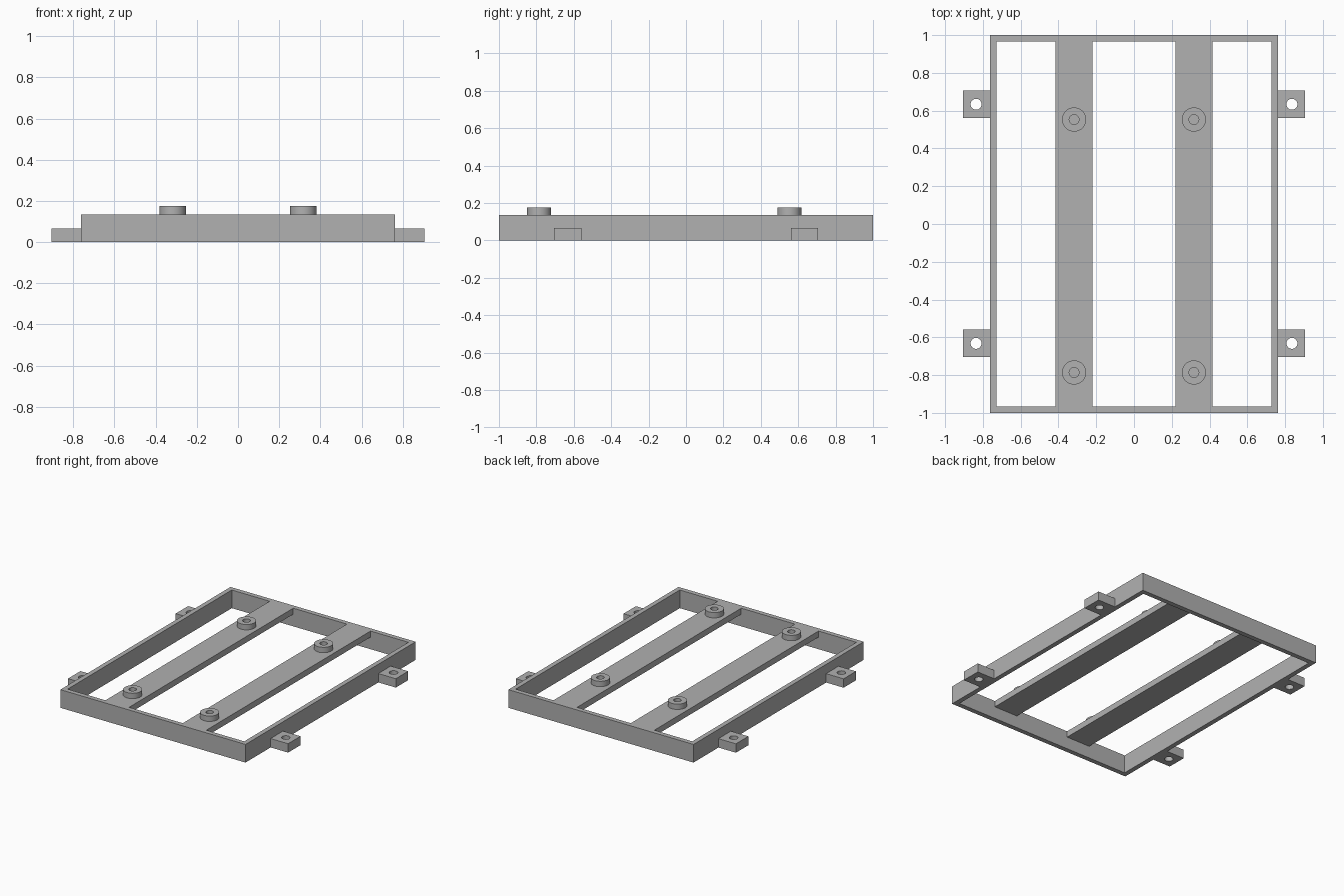
import bpy, bmesh, math

cube = bpy.data.objects.get("Cube")
if cube:
    bpy.data.objects.remove(cube, do_unlink=True)

grey = bpy.data.materials.new("plain_grey")
grey.use_nodes = True
colour = (0.44, 0.44, 0.44, 1)
grey.diffuse_color = colour
grey.node_tree.nodes["Principled BSDF"].inputs["Base Color"].default_value = colour

FRAME_TOP = 0.135
HALF_X, HALF_Y, WALL = 0.762, 1.0, 0.035


def rect(cx, cy, hx, hy):
    return [(cx - hx, cy - hy), (cx + hx, cy - hy), (cx + hx, cy + hy), (cx - hx, cy + hy)]


def circle(cx, cy, r, sides=40):
    return [(cx + r * math.cos(math.tau * i / sides), cy + r * math.sin(math.tau * i / sides))
            for i in range(sides)]


def plate(name, outlines, z0, z1):
    """Extrude a filled flat outline, with later outlines as holes, from z0 to z1."""
    curve = bpy.data.curves.new(name + "_profile", "CURVE")
    curve.dimensions, curve.fill_mode = "2D", "BOTH"
    curve.extrude = (z1 - z0) / 2
    for pts in outlines:
        spline = curve.splines.new("POLY")
        spline.points.add(len(pts) - 1)
        for p, (x, y) in zip(spline.points, pts):
            p.co = (x, y, 0, 1)
        spline.use_cyclic_u = True
    helper = bpy.data.objects.new(name + "_helper", curve)
    bpy.context.collection.objects.link(helper)
    bpy.context.view_layer.update()
    graph = bpy.context.evaluated_depsgraph_get()
    mesh = bpy.data.meshes.new_from_object(helper.evaluated_get(graph))
    bpy.data.objects.remove(helper, do_unlink=True)
    # Weld caps to walls and lift to height
    bm = bmesh.new()
    bm.from_mesh(mesh)
    bmesh.ops.remove_doubles(bm, verts=bm.verts, dist=0.0001)
    bmesh.ops.translate(bm, verts=bm.verts, vec=(0, 0, (z0 + z1) / 2))
    bmesh.ops.recalc_face_normals(bm, faces=bm.faces)
    bm.to_mesh(mesh)
    bm.free()
    mesh.materials.clear()
    mesh.materials.append(grey)
    obj = bpy.data.objects.new(name, mesh)
    bpy.context.collection.objects.link(obj)
    bpy.ops.object.select_all(action="DESELECT")
    obj.select_set(True)
    bpy.context.view_layer.objects.active = obj
    bpy.ops.object.shade_smooth_by_angle(angle=math.radians(30))
    return obj


# Rectangular outer frame
plate("outer_frame", [rect(0, 0, HALF_X, HALF_Y),
                      rect(0, 0, HALF_X - WALL, HALF_Y - WALL)], 0, FRAME_TOP)

for side, s in (("left", 1), ("right", -1)):
    # Long slat, flush with the top of the frame
    plate(side + "_slat", [rect(s * 0.318, 0, 0.097, HALF_Y - WALL)],
          FRAME_TOP - 0.045, FRAME_TOP)
    # Round standoffs with a blind hole
    for end, y in (("front", -0.786), ("back", 0.553)):
        plate(f"{end}_{side}_standoff", [circle(s * 0.317, y, 0.064),
                                         circle(s * 0.317, y, 0.026)], FRAME_TOP, 0.175)
    # Mounting tabs with a through hole
    for end, y in (("front", -0.632), ("back", 0.634)):
        plate(f"{end}_{side}_tab", [rect(s * 0.8335, y, 0.0725, 0.073),
                                    circle(s * 0.836, y, 0.029)], 0, 0.066)
